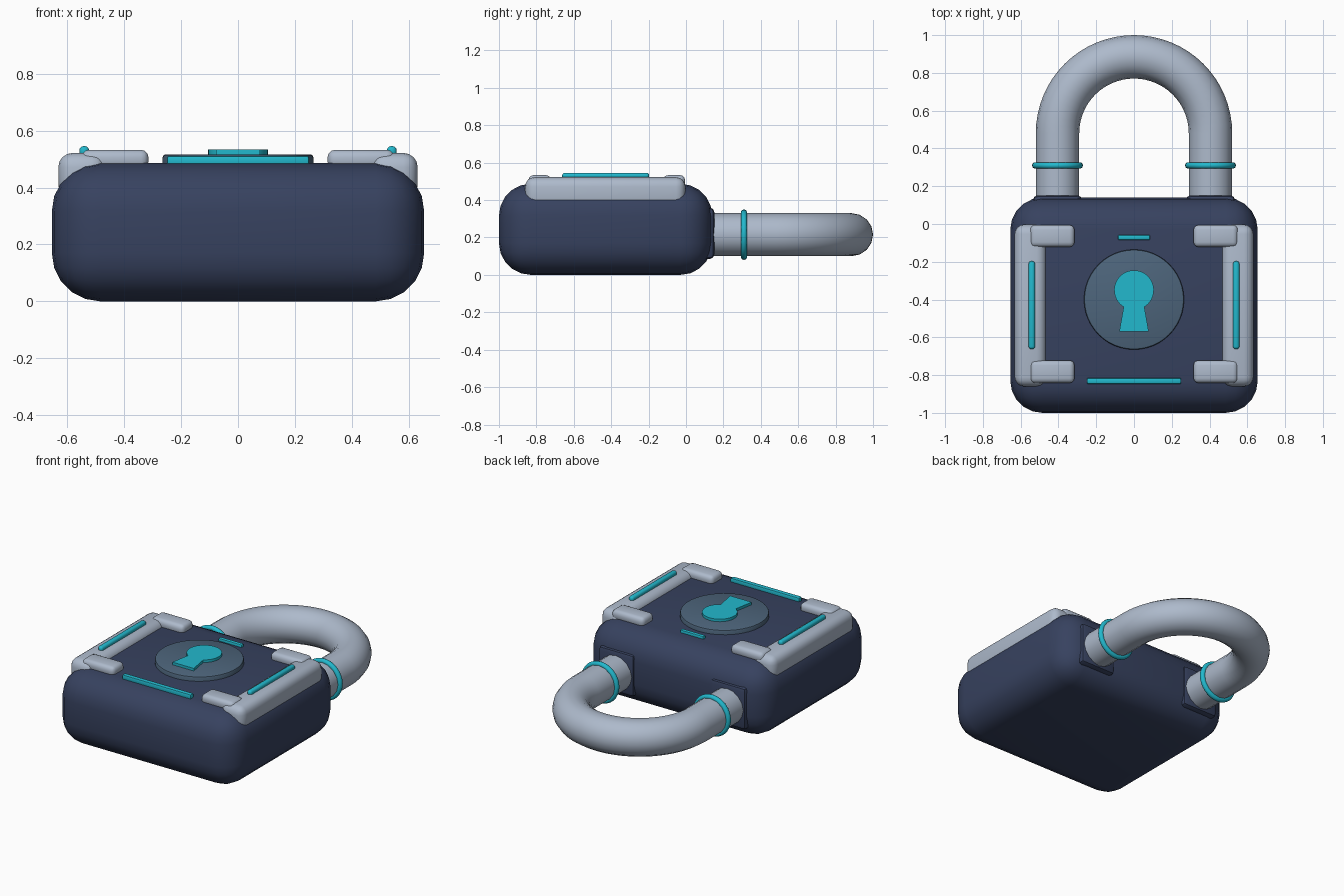
import bpy, bmesh, math

if "Cube" in bpy.data.objects:
    bpy.data.objects.remove(bpy.data.objects["Cube"])


def mat(name, col):
    m = bpy.data.materials.new(name)
    m.diffuse_color = (*col, 1)
    m.use_nodes = True
    m.node_tree.nodes["Principled BSDF"].inputs["Base Color"].default_value = m.diffuse_color
    return m


NAVY = mat("navy", (0.038, 0.054, 0.115))
SLATE = mat("slate", (0.075, 0.13, 0.2))
SILVER = mat("silver", (0.42, 0.49, 0.6))
TEAL = mat("teal", (0.016, 0.48, 0.61))


def finish(name, bm, material, angle=40):
    bmesh.ops.recalc_face_normals(bm, faces=bm.faces)
    me = bpy.data.meshes.new(name)
    bm.to_mesh(me)
    bm.free()
    ob = bpy.data.objects.new(name, me)
    bpy.context.collection.objects.link(ob)
    me.materials.append(material)
    bpy.ops.object.select_all(action='DESELECT')
    ob.select_set(True)
    bpy.context.view_layer.objects.active = ob
    bpy.ops.object.shade_smooth_by_angle(angle=math.radians(angle))
    return ob


def box(name, lo, hi, material, bevel, segs=3):
    """Rounded box between two corners."""
    bm = bmesh.new()
    bmesh.ops.create_cube(bm, size=1)
    for v in bm.verts:
        v.co = [(a + b) / 2 + c * (b - a) for a, b, c in zip(lo, hi, v.co)]
    bmesh.ops.bevel(bm, geom=bm.edges[:], offset=bevel, segments=segs,
                    profile=0.5, affect='EDGES')
    return finish(name, bm, material)


def prism(name, outline, z0, z1, material, bevel=0.0):
    """Flat outline raised from z0 to z1, with an optional rounded top rim."""
    bm = bmesh.new()
    f = bm.faces.new([bm.verts.new((x, y, z0)) for x, y in outline])
    top = bmesh.ops.extrude_face_region(bm, geom=[f])["geom"]
    for v in top:
        if isinstance(v, bmesh.types.BMVert):
            v.co.z = z1
    if bevel:
        rim = [e for e in bm.edges if all(v.co.z == e.verts[0].co.z for v in e.verts)
               and abs(e.verts[0].co.z - z1) < 1e-5]
        bmesh.ops.bevel(bm, geom=rim, offset=bevel, segments=2, profile=0.5, affect='EDGES')
    return finish(name, bm, material)


def sweep(name, rings, material, closed=False):
    """Skin a list of vertex rings, capped unless closed."""
    bm = bmesh.new()
    loops = [[bm.verts.new(p) for p in r] for r in rings]
    n = len(loops[0])
    for i in range(len(loops) - (0 if closed else 1)):
        a, b = loops[i], loops[(i + 1) % len(loops)]
        for k in range(n):
            bm.faces.new((a[k], a[(k + 1) % n], b[(k + 1) % n], b[k]))
    if not closed:
        bm.faces.new(loops[0])
        bm.faces.new(loops[-1])
    return finish(name, bm, material, 50)


def circle(cx, cy, r, n, a0=0.0, a1=math.tau, end=False):
    return [(cx + r * math.cos(a0 + (a1 - a0) * i / (n - (1 if end else 0))),
             cy + r * math.sin(a0 + (a1 - a0) * i / (n - (1 if end else 0))))
            for i in range(n)]


# Main body
box("body", (-0.655, -1.0, 0), (0.655, 0.14, 0.487), NAVY, 0.17, 5)

# Shackle: two straight legs joined by a half circle
LEG, ARC_Y, MID_Z, TUBE = 0.405, 0.48, 0.215, 0.115
path = [(LEG, 0.05, 0)]
path += [(LEG * math.cos(t), ARC_Y + LEG * math.sin(t), t)
         for t in (math.pi * i / 32 for i in range(33))]
path += [(-LEG, 0.05, math.pi)]
sweep("shackle", [[(x + u * math.cos(t), y + u * math.sin(t), MID_Z + w)
                   for u, w in circle(0, 0, TUBE, 16)] for x, y, t in path], SILVER)

# Lock face disc
prism("face_disc", circle(0, -0.4, 0.265, 48), 0.47, 0.517, SLATE, 0.01)

# Keyhole: round head with a flared foot
a = math.asin(0.055 / 0.105)
hole = circle(0, -0.35, 0.105, 30, -math.pi / 2 + a, 1.5 * math.pi - a, True)
prism("keyhole", hole + [(-0.078, -0.57), (0.078, -0.57)], 0.51, 0.534, TEAL)

# Glowing bars above and below the disc
box("lower_bar", (-0.25, -0.847, 0.475), (0.25, -0.815, 0.512), TEAL, 0.008, 2)
box("upper_bar", (-0.085, -0.085, 0.475), (0.085, -0.058, 0.505), TEAL, 0.008, 2)

for s, side in ((-1, "left"), (1, "right")):
    def span(x0, x1):
        return sorted((s * x0, s * x1))

    # Side rail
    x0, x1 = span(0.465, 0.632)
    box(side + "_rail", (x0, -0.86, 0.36), (x1, -0.003, 0.522), SILVER, 0.05, 4)
    # Light strip on the rail
    x0, x1 = span(0.524, 0.558)
    box(side + "_strip", (x0, -0.662, 0.51), (x1, -0.197, 0.546), TEAL, 0.014, 3)
    # Corner clamps
    x0, x1 = span(0.315, 0.55)
    for part, y0, y1 in (("front", -0.842, -0.722), ("back", -0.122, -0.005)):
        box(f"{side}_{part}_clamp", (x0, y0, 0.465), (x1, y1, 0.533), SILVER, 0.026, 3)
    # Socket where the shackle enters the body
    x0, x1 = span(0.275, 0.535)
    box(side + "_socket", (x0, 0.05, 0.085), (x1, 0.152, 0.36), NAVY, 0.025, 2)
    # Ring around the leg
    sweep(side + "_ring", [[(s * LEG + (0.118 + u) * math.cos(t), 0.31 + w,
                             MID_Z + (0.118 + u) * math.sin(t))
                            for u, w in circle(0, 0, 0.017, 10)]
                           for t in (math.tau * i / 32 for i in range(32))], TEAL, True)
